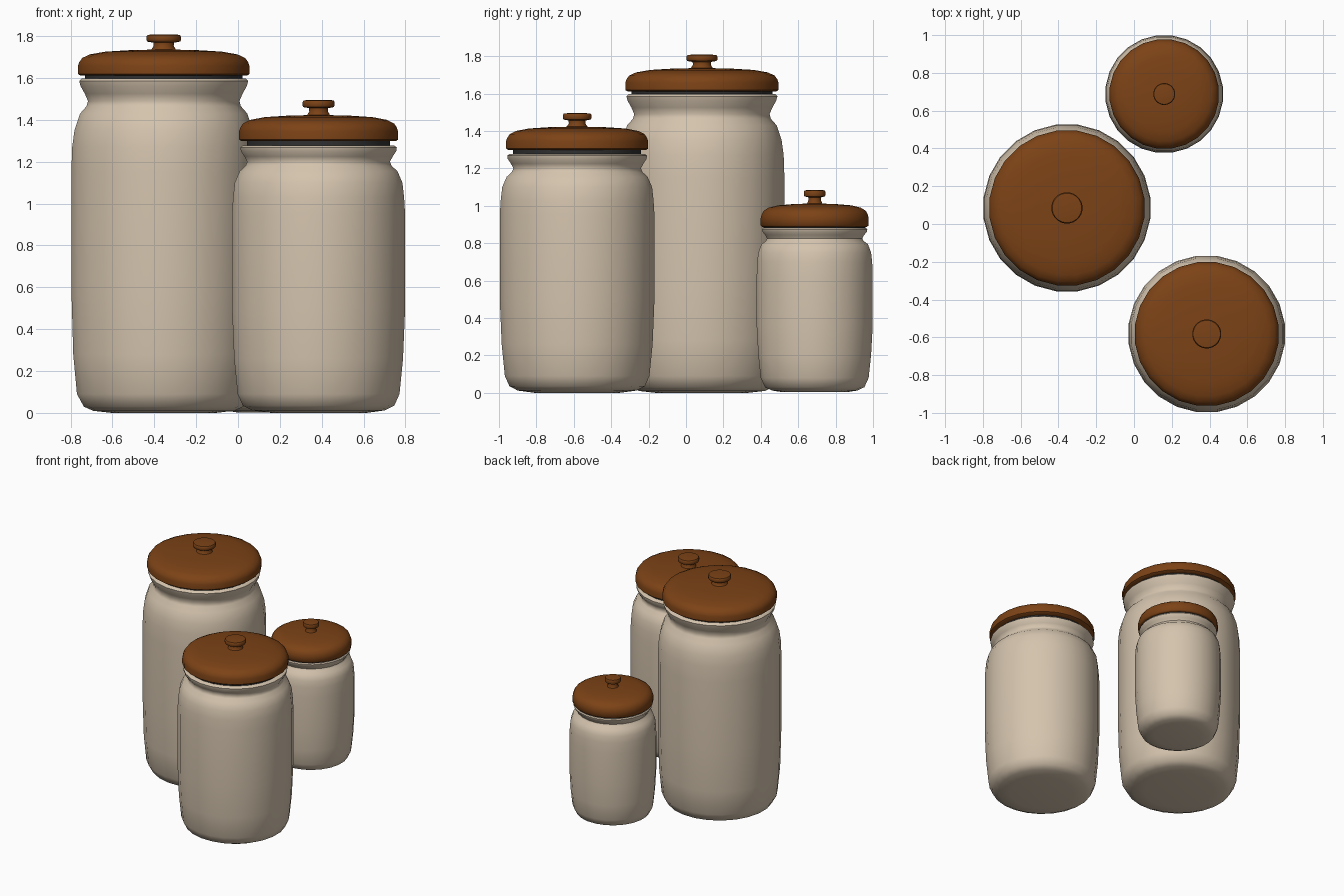
import bpy, bmesh, math

SIDES = 24


def material(name, rgb):
    m = bpy.data.materials.new(name)
    m.diffuse_color = (*rgb, 1)
    return m


CREAM = material("cream_glaze", (0.66, 0.55, 0.42))
WOOD = material("brown_wood", (0.20, 0.055, 0.008))
RUBBER = material("dark_rubber", (0.03, 0.03, 0.03))


def lathe(name, profile, centre, mat):
    """Turn a (radius, height) profile around z into a closed solid."""
    bm = bmesh.new()
    rings = []
    for r, z in profile:
        ring = []
        for i in range(SIDES):
            a = 2 * math.pi * (i + 0.5) / SIDES
            ring.append(bm.verts.new((r * math.cos(a), r * math.sin(a), z)))
        rings.append(ring)
    for lo, hi in zip(rings, rings[1:]):
        for i in range(SIDES):
            j = (i + 1) % SIDES
            bm.faces.new((lo[i], lo[j], hi[j], hi[i]))
    bm.faces.new(rings[0][::-1])
    bm.faces.new(rings[-1])
    mesh = bpy.data.meshes.new(name)
    bm.to_mesh(mesh)
    bm.free()
    mesh.materials.append(mat)
    ob = bpy.data.objects.new(name, mesh)
    ob.location = (*centre, 0)
    bpy.context.collection.objects.link(ob)
    bpy.ops.object.select_all(action='DESELECT')
    ob.select_set(True)
    bpy.context.view_layer.objects.active = ob
    bpy.ops.object.shade_smooth_by_angle(angle=math.radians(50))


def canister(size, centre, body, lid_r, gasket_r, lid_z, knob_r):
    # glazed body with narrowed neck and flared rim
    lathe(size + "_jar_body", body, centre, CREAM)
    # rubber seal between rim and lid
    lathe(size + "_seal", [(gasket_r, body[-1][1] - 0.01), (gasket_r, lid_z + 0.01)], centre, RUBBER)
    # domed lid
    dome = [(0.97, 0), (1, 0.008), (1, 0.048), (0.985, 0.065), (0.95, 0.085),
            (0.86, 0.102), (0.68, 0.115), (0.4, 0.122), (0.1, 0.125)]
    lathe(size + "_lid", [(lid_r * f, lid_z + h) for f, h in dome], centre, WOOD)
    # turned knob
    knob = [(0.75, 0.115), (0.68, 0.13), (0.58, 0.142), (0.6, 0.158), (0.95, 0.163),
            (1, 0.17), (1, 0.187), (0.94, 0.195), (0.5, 0.198)]
    lathe(size + "_knob", [(knob_r * f, lid_z + h) for f, h in knob], centre, WOOD)


canister("large", (-0.355, 0.085),
         [(0.25, 0.0), (0.34, 0.01), (0.385, 0.03), (0.418, 0.09), (0.436, 0.28), (0.445, 0.6),
          (0.445, 1.15), (0.441, 1.27), (0.43, 1.35), (0.403, 1.43), (0.372, 1.465),
          (0.365, 1.49), (0.38, 1.525), (0.40, 1.56), (0.407, 1.585), (0.395, 1.597)],
         0.413, 0.38, 1.611, 0.083)
canister("medium", (0.385, -0.582),
         [(0.23, 0.0), (0.32, 0.012), (0.365, 0.035), (0.39, 0.09), (0.407, 0.26), (0.417, 0.5),
          (0.417, 0.95), (0.412, 1.03), (0.404, 1.10), (0.38, 1.155), (0.352, 1.18),
          (0.344, 1.20), (0.357, 1.225), (0.374, 1.25), (0.377, 1.268), (0.365, 1.277)],
         0.383, 0.345, 1.298, 0.077)
canister("small", (0.16, 0.688),
         [(0.17, 0.003), (0.23, 0.012), (0.268, 0.03), (0.291, 0.08), (0.304, 0.2), (0.313, 0.36),
          (0.313, 0.62), (0.310, 0.70), (0.304, 0.75), (0.287, 0.795), (0.263, 0.812),
          (0.257, 0.826), (0.267, 0.844), (0.281, 0.86), (0.284, 0.872), (0.278, 0.88)],
         0.291, 0.275, 0.887, 0.058)
